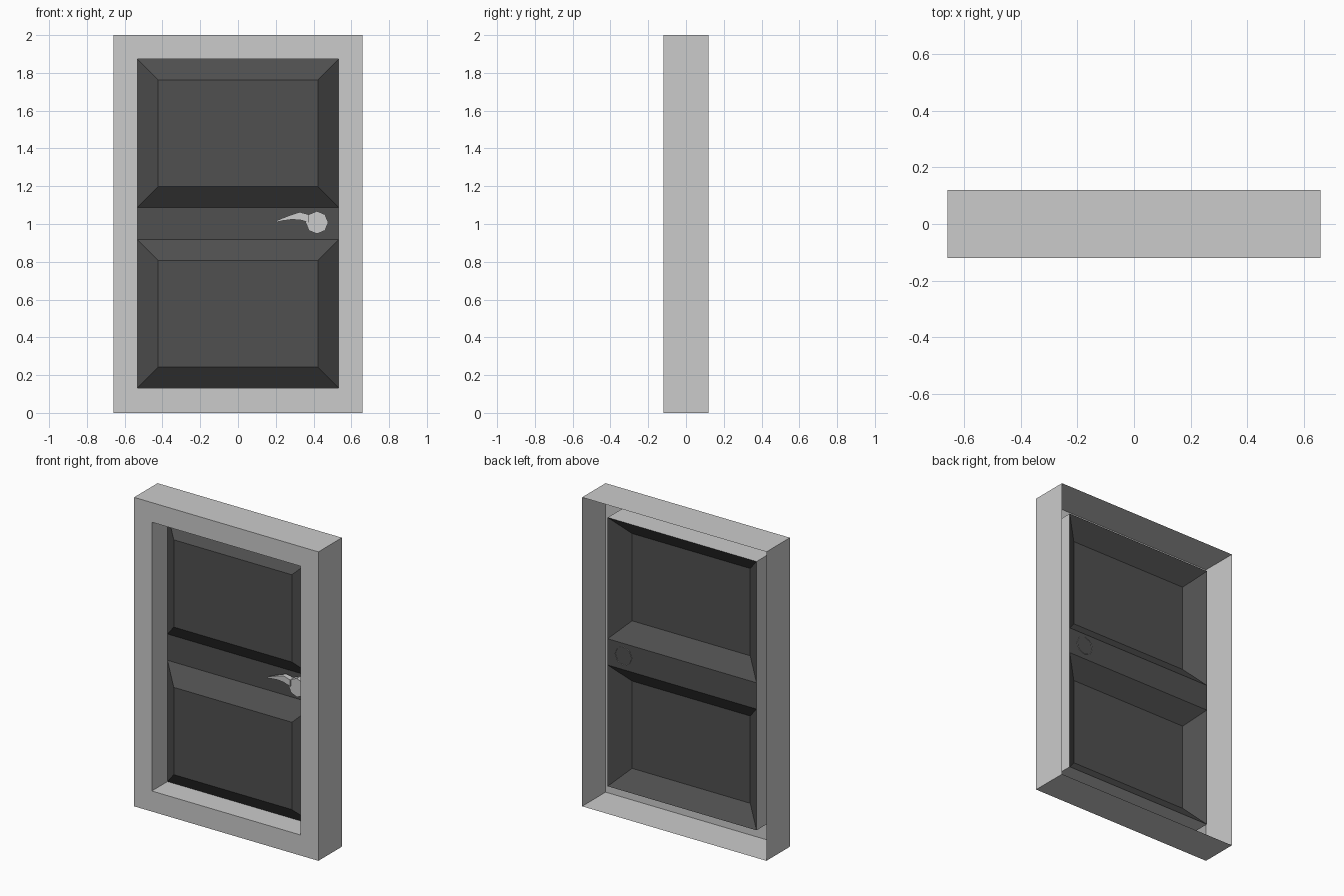
import bpy, bmesh
from math import cos, sin, tau

if "Cube" in bpy.data.objects:
    bpy.data.objects.remove(bpy.data.objects["Cube"])

W, D, H = 0.66, 0.12, 2.0      # outer half width, half depth, height
OW, Z0, Z1 = 0.533, 0.133, 1.873   # opening
LEAF_Y, RAISED_Y = 0.04, -0.053    # door plane, raised panel plane


def rect(hw, z0, z1, y):
    return [(-hw, y, z0), (hw, y, z0), (hw, y, z1), (-hw, y, z1)]


def loft(bm, rings, cap_start=False, cap_end=False):
    """Bridge successive rings of points with quads."""
    loops = [[bm.verts.new(p) for p in r] for r in rings]
    n = len(loops[0])
    for a, b in zip(loops, loops[1:]):
        for i in range(n):
            j = (i + 1) % n
            bm.faces.new((a[i], a[j], b[j], b[i]))
    if cap_start:
        bm.faces.new(loops[0][::-1])
    if cap_end:
        bm.faces.new(loops[-1])


def finish(bm, name, mat=None):
    bmesh.ops.remove_doubles(bm, verts=bm.verts, dist=1e-5)
    me = bpy.data.meshes.new(name)
    bm.to_mesh(me)
    bm.free()
    ob = bpy.data.objects.new(name, me)
    bpy.context.collection.objects.link(ob)
    if mat:
        me.materials.append(mat)
    return ob


dark = bpy.data.materials.new("dark_door")
dark.diffuse_color = (0.08, 0.08, 0.08, 1)
dark.use_nodes = True
dark.node_tree.nodes["Principled BSDF"].inputs["Base Color"].default_value = dark.diffuse_color

# Frame: shell open at the back, outer walls, front face, opening walls
bm = bmesh.new()
loft(bm, [rect(W, 0, H, D), rect(W, 0, H, -D),
          rect(OW, Z0, Z1, -D), rect(OW, Z0, Z1, LEAF_Y)])
finish(bm, "door_frame")

# Door leaf: two raised panels joined by a flat middle rail
bm = bmesh.new()
BEVEL = 0.11
RAIL = (0.918, 1.088)
for lo, hi in ((Z0, RAIL[0]), (RAIL[1], Z1)):
    loft(bm, [rect(OW, lo, hi, LEAF_Y),
              rect(OW - BEVEL, lo + BEVEL, hi - BEVEL, RAISED_Y)], cap_end=True)
bm.faces.new([bm.verts.new(p) for p in rect(OW, *RAIL, LEAF_Y)])
finish(bm, "door_leaf", dark)

# Handle rose: octagonal, open where it passes just through the leaf
CX, CZ, R = 0.418, 1.008, 0.06


def octagon(r, y):
    return [(CX + r * cos(i * tau / 8), y, CZ + r * sin(i * tau / 8)) for i in range(8)]


bm = bmesh.new()
loft(bm, [octagon(R, LEAF_Y + 0.003), octagon(R, 0.005)], cap_end=True)
finish(bm, "handle_rose")

# Lever: tapered and curved, sections of (x, bottom z, top z, half thickness)
sections = [(0.375, 1.008, 1.05, 0.018), (0.327, 1.022, 1.063, 0.016),
            (0.28, 1.023, 1.048, 0.012), (0.235, 1.017, 1.031, 0.008),
            (0.204, 1.010, 1.018, 0.005)]
bm = bmesh.new()
loft(bm, [[(x, 0.015 - t, b), (x, 0.015 - t, c), (x, 0.015 + t, c), (x, 0.015 + t, b)]
          for x, b, c, t in sections], cap_start=True, cap_end=True)
bmesh.ops.recalc_face_normals(bm, faces=bm.faces)
finish(bm, "handle_lever")
